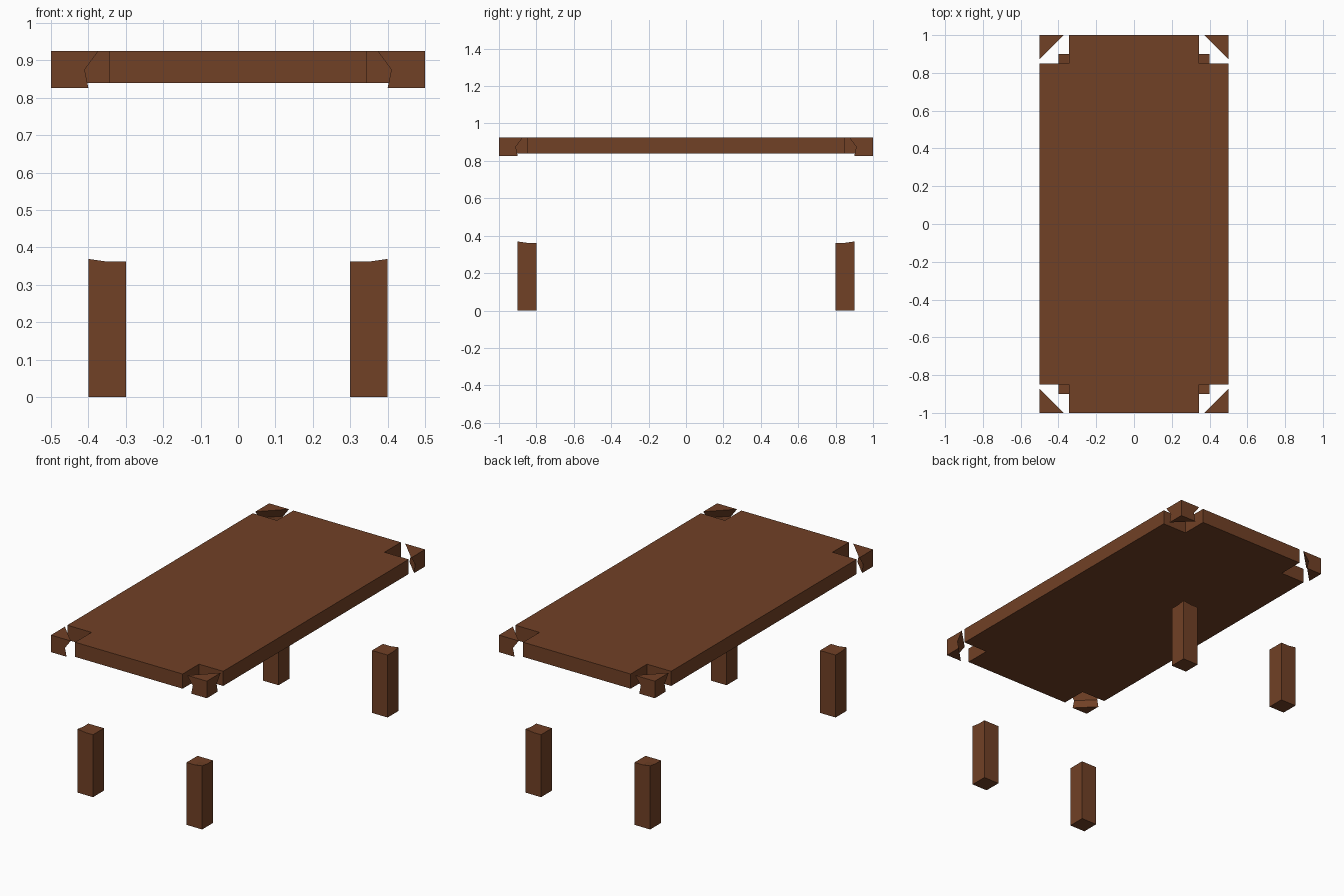
import bpy, bmesh

if "Cube" in bpy.data.objects:
    bpy.data.objects.remove(bpy.data.objects["Cube"])

wood = bpy.data.materials.new("brown_wood")
wood.diffuse_color = (0.165, 0.052, 0.019, 1)
wood.use_nodes = True
wood.node_tree.nodes["Principled BSDF"].inputs["Base Color"].default_value = wood.diffuse_color


def make_object(name, bm):
    bmesh.ops.recalc_face_normals(bm, faces=bm.faces)
    mesh = bpy.data.meshes.new(name)
    bm.to_mesh(mesh)
    bm.free()
    mesh.materials.append(wood)
    obj = bpy.data.objects.new(name, mesh)
    bpy.context.collection.objects.link(obj)
    return obj


def loft(name, layers):
    """Solid through stacked rings of (x, y, z) points."""
    bm = bmesh.new()
    rings = [[bm.verts.new(p) for p in ring] for ring in layers]
    n = len(rings[0])
    for low, high in zip(rings, rings[1:]):
        for i in range(n):
            j = (i + 1) % n
            bm.faces.new((low[i], low[j], high[j], high[i]))
    bm.faces.new(rings[0])
    bm.faces.new(rings[-1])
    return make_object(name, bm)


# Tabletop: slab with a square notch at each corner
X, Y, NX, NY = 0.5, 1.0, 0.345, 0.85
outline = [(NX, -Y), (NX, -NY), (X, -NY), (X, NY), (NX, NY), (NX, Y)]
outline += [(-x, y) for x, y in reversed(outline)]
loft("tabletop", [[(x, y, z) for x, y in outline] for z in (0.84, 0.925)])


# Legs: square posts whose outer top corner lifts slightly
def leg(name, sx, sy):
    bm = bmesh.new()
    bmesh.ops.create_grid(bm, x_segments=2, y_segments=2, size=0.05)
    for v in bm.verts:
        lifted = v.co.x * sx > 0.04 and v.co.y * sy > 0.04
        v.co.x += 0.35 * sx
        v.co.y += 0.85 * sy
        v.co.z = 0.369 if lifted else 0.362
    walls = bmesh.ops.extrude_edge_only(bm, edges=[e for e in bm.edges if e.is_boundary])
    for v in [g for g in walls["geom"] if isinstance(g, bmesh.types.BMVert)]:
        v.co.z = 0
    bmesh.ops.holes_fill(bm, edges=[e for e in bm.edges if e.is_boundary], sides=0)
    make_object(name, bm)


# Corner blocks: triangular wedges with a waist on the inner side
def corner(name, sx, sy):
    layers = [[(sx * X, sy * Y, z), (sx * (X - w), sy * Y, z), (sx * X, sy * (Y - w), z)]
              for z, w in ((0.826, 0.10), (0.875, 0.09), (0.925, 0.127))]
    loft(name, layers)


for sx, side in ((-1, "left"), (1, "right")):
    for sy, end in ((-1, "front"), (1, "back")):
        leg(f"{end}_{side}_leg", sx, sy)
        corner(f"{end}_{side}_corner_block", sx, sy)
